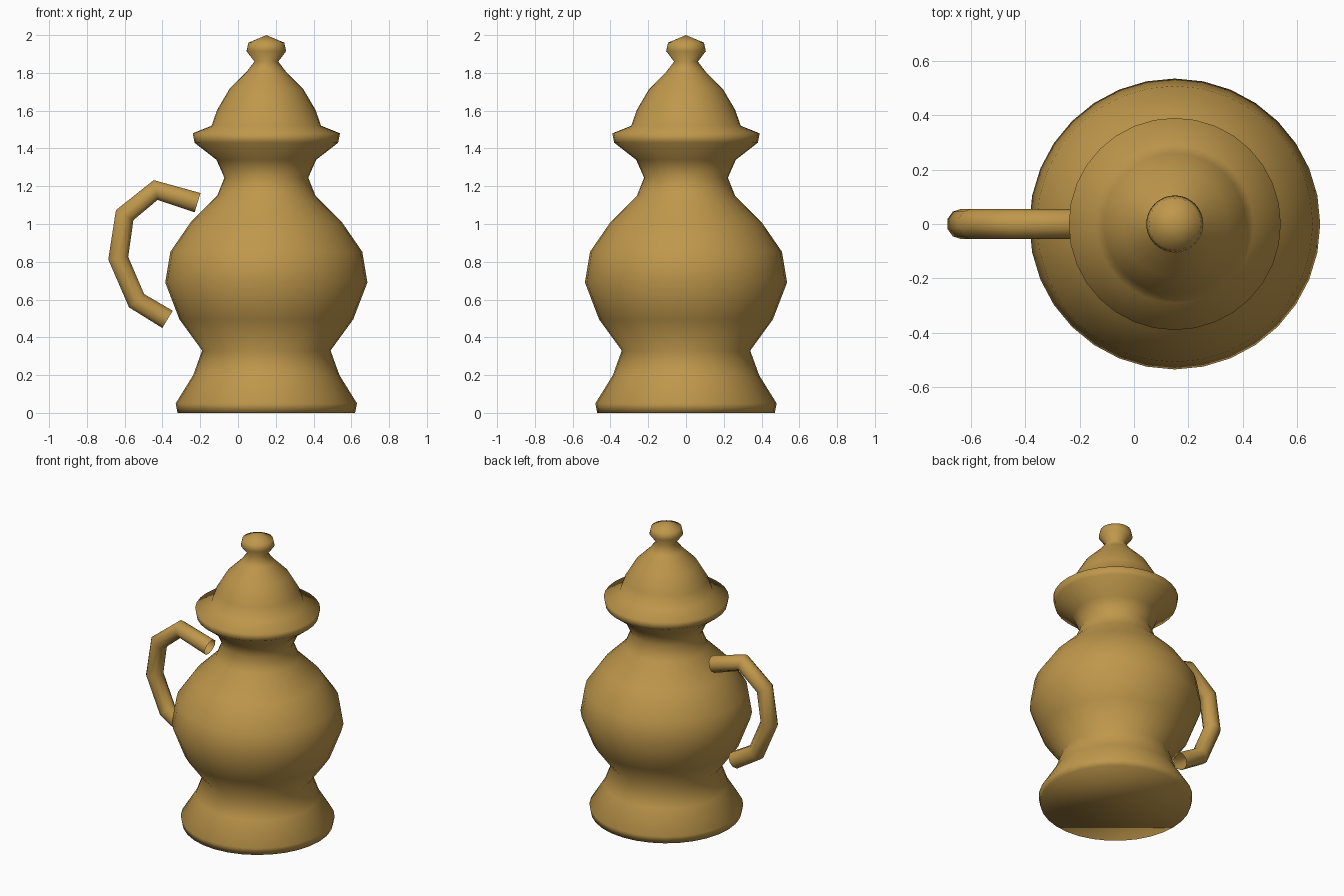
import bpy, bmesh, math
from mathutils import Vector

if "Cube" in bpy.data.objects:
    bpy.data.objects.remove(bpy.data.objects["Cube"])

brass = bpy.data.materials.new("aged brass")
brass.diffuse_color = (0.52, 0.31, 0.07, 1)
brass.use_nodes = True
brass.node_tree.nodes["Principled BSDF"].inputs["Base Color"].default_value = brass.diffuse_color


def finish(name, bm):
    bmesh.ops.recalc_face_normals(bm, faces=bm.faces)
    for f in bm.faces:
        f.smooth = True
    me = bpy.data.meshes.new(name)
    bm.to_mesh(me)
    bm.free()
    me.materials.append(brass)
    ob = bpy.data.objects.new(name, me)
    bpy.context.collection.objects.link(ob)
    return ob


def bridge(bm, a, b):
    n = len(a)
    for i in range(n):
        j = (i + 1) % n
        bm.faces.new((a[i], a[j], b[j], b[i]))


# Lidded pot: foot, belly, neck, flared rim, domed lid and knob (radius, height)
PROFILE = [(0.47, 0), (0.48, 0.05), (0.387, 0.2), (0.34, 0.33), (0.46, 0.495),
           (0.535, 0.69), (0.508, 0.853), (0.4, 1.01), (0.26, 1.15),
           (0.222, 1.245), (0.264, 1.34), (0.38, 1.43), (0.39, 1.48),
           (0.29, 1.52), (0.26, 1.605), (0.195, 1.715), (0.105, 1.805),
           (0.063, 1.86), (0.105, 1.915), (0.095, 1.96)]
SIDES, AXIS_X = 32, 0.15
bm = bmesh.new()
rings = [[bm.verts.new((AXIS_X + r * math.cos(math.tau * i / SIDES),
                        r * math.sin(math.tau * i / SIDES), z))
          for i in range(SIDES)] for r, z in PROFILE]
for a, b in zip(rings, rings[1:]):
    bridge(bm, a, b)
bm.faces.new(rings[0][::-1])
tip = bm.verts.new((AXIS_X, 0, 2))
for i in range(SIDES):
    bm.faces.new((rings[-1][i], rings[-1][(i + 1) % SIDES], tip))
finish("lidded_pot", bm)

# Handle: open-ended tube swept along a bent path in the xz plane
PATH = [Vector((x, 0, z)) for x, z in
        [(-0.214, 1.113), (-0.436, 1.18), (-0.6, 1.047),
         (-0.634, 0.819), (-0.537, 0.594), (-0.373, 0.495)]]
TUBE_SIDES, TUBE_R = 10, 0.056
bm = bmesh.new()
rings = []
for k, p in enumerate(PATH):
    t = Vector((0, 0, 0))
    if k > 0:
        t += (p - PATH[k - 1]).normalized()
    if k < len(PATH) - 1:
        t += (PATH[k + 1] - p).normalized()
    side = Vector((0, 1, 0))
    out = side.cross(t.normalized())
    ring = []
    for i in range(TUBE_SIDES):
        a = math.tau * (i + 0.5) / TUBE_SIDES
        ring.append(bm.verts.new(p + TUBE_R * (out * math.cos(a) + side * math.sin(a))))
    rings.append(ring)
for a, b in zip(rings, rings[1:]):
    bridge(bm, a, b)
finish("handle", bm)
